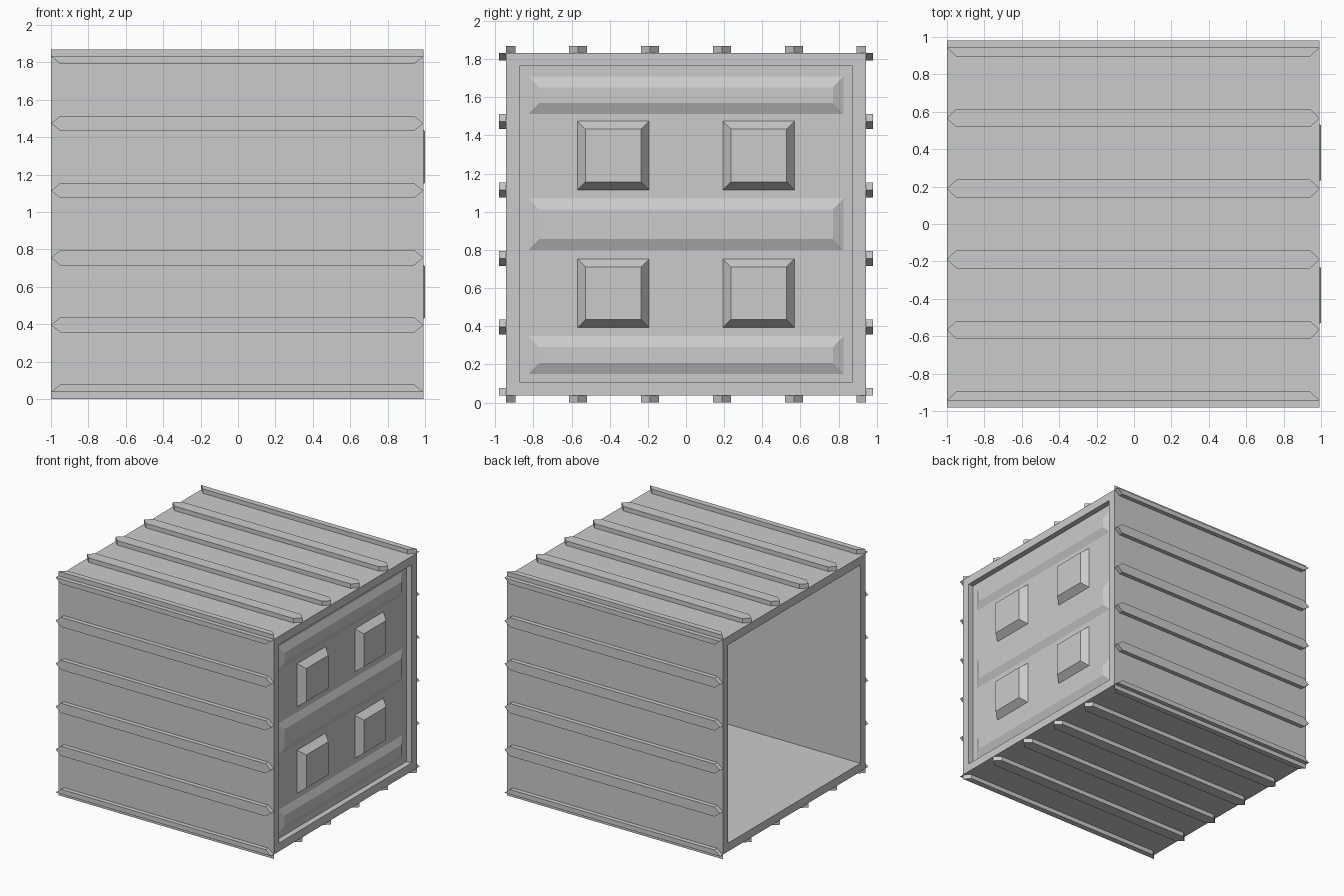
import bpy, bmesh

if "Cube" in bpy.data.objects:
    bpy.data.objects.remove(bpy.data.objects["Cube"])

X0, X1 = -1.0, 0.992          # container ends
HY, ZB, ZT = 0.943, 0.037, 1.833   # body half width, bottom, top
WALL, RIB = 0.07, 0.037


def make_object(name, bm):
    bmesh.ops.recalc_face_normals(bm, faces=bm.faces)
    mesh = bpy.data.meshes.new(name)
    bm.to_mesh(mesh)
    bm.free()
    ob = bpy.data.objects.new(name, mesh)
    bpy.context.collection.objects.link(ob)
    return ob


def rect(y0, y1, z0, z1, x):
    return [(x, y0, z0), (x, y1, z0), (x, y1, z1), (x, y0, z1)]


def bridge(bm, a, b):
    n = len(a)
    for i in range(n):
        j = (i + 1) % n
        bm.faces.new((a[i], a[j], b[j], b[i]))


# hollow square shell, open at both ends
bm = bmesh.new()
loops = []
for x, t in ((X0, 0), (X1, 0), (X1, WALL), (X0, WALL)):
    loops.append([bm.verts.new(p) for p in rect(-HY + t, HY - t, ZB + t, ZT - t, x)])
for i in range(4):
    bridge(bm, loops[i], loops[(i + 1) % 4])
make_object("container_shell", bm)


def rib(name, centre, half, lo, hi, place):
    """Bar along x with pointed ends, cut off at the wall's edges lo..hi."""
    a, b = max(centre - half, lo), min(centre + half, hi)
    tip = 0.05
    pts = [(X0, centre)]
    if a < centre:
        pts += [(X0 + tip, a), (X1 - tip, a)]
    pts.append((X1, centre))
    if b > centre:
        pts += [(X1 - tip, b), (X0 + tip, b)]
    bm = bmesh.new()
    rings = [[bm.verts.new(place(x, t, h)) for x, t in pts] for h in (0, RIB)]
    bridge(bm, *rings)
    bm.faces.new(rings[0])
    bm.faces.new(rings[1])
    make_object(name, bm)


# six ribs on each of the four walls
for i in range(6):
    f = i / 5
    y, z = -HY + 2 * HY * f, ZB + (ZT - ZB) * f
    rib("roof_rib", y, 0.048, -HY, HY, lambda x, t, h: (x, t, ZT + h))
    rib("floor_rib", y, 0.048, -HY, HY, lambda x, t, h: (x, t, ZB - h))
    rib("front_rib", z, 0.04, ZB, ZT, lambda x, t, h: (x, -HY - h, t))
    rib("back_rib", z, 0.04, ZB, ZT, lambda x, t, h: (x, HY + h, t))

# recessed end panel
PX = 0.945
bm = bmesh.new()
bm.faces.new([bm.verts.new(p) for p in
              rect(-HY + WALL, HY - WALL, ZB + WALL, ZT - WALL, PX)])
make_object("end_panel", bm)


def raised_block(name, y0, y1, z0, z1, depth, slope_y, slope_z):
    bm = bmesh.new()
    a = [bm.verts.new(p) for p in rect(y0, y1, z0, z1, PX)]
    b = [bm.verts.new(p) for p in rect(y0 + slope_y, y1 - slope_y,
                                       z0 + slope_z, z1 - slope_z, PX + depth)]
    bridge(bm, a, b)
    bm.faces.new(b)
    make_object(name, bm)


# wide shallow bands across the panel
for z0, z1 in ((0.15, 0.348), (0.80, 1.07), (1.513, 1.71)):
    raised_block("panel_band", -0.825, 0.825, z0, z1, 0.025, 0.055, 0.058)

# four bevelled squares
for s in (-1, 1):
    for z0 in (0.393, 1.115):
        raised_block("panel_square", s * 0.381 - 0.188, s * 0.381 + 0.188,
                     z0, z0 + 0.36, 0.055, 0.042, 0.042)
